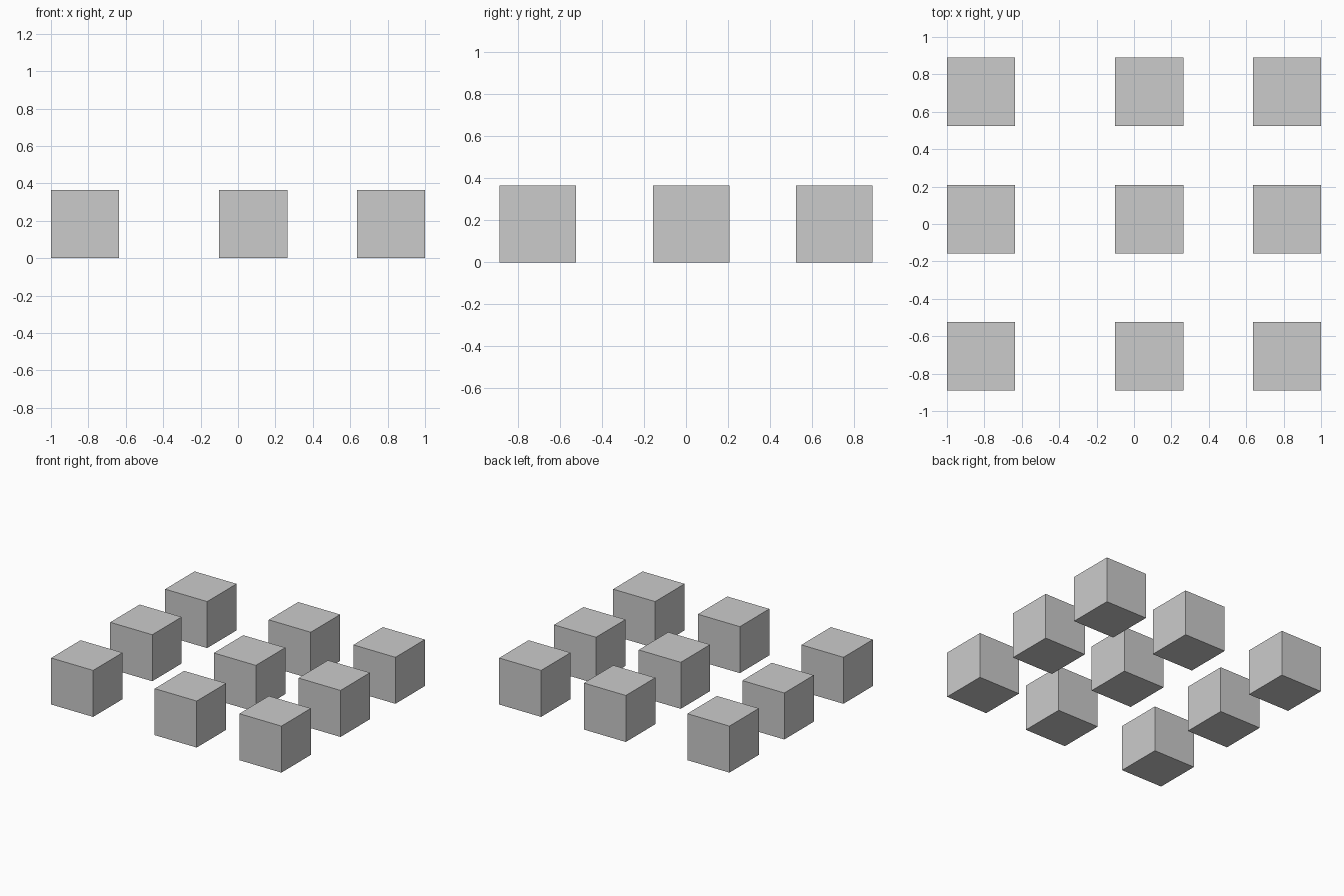
import bpy

default = bpy.data.objects.get("Cube")
if default:
    bpy.data.objects.remove(default, do_unlink=True)

# Plain grey shared by every block
grey = bpy.data.materials.new("plain grey")
grey.use_nodes = True
colour = (0.6, 0.6, 0.6, 1)
grey.diffuse_color = colour
grey.node_tree.nodes["Principled BSDF"].inputs["Base Color"].default_value = colour

SIDE = 0.365
columns = {"right": -0.8175, "middle": 0.082, "left": 0.8175}
rows = {"front": -0.707, "centre": 0.026, "back": 0.707}

# Grid of separate cubes resting on the ground
for row, y in rows.items():
    for column, x in columns.items():
        bpy.ops.mesh.primitive_cube_add(size=SIDE, location=(x, y, SIDE / 2))
        block = bpy.context.object
        block.name = f"{row}_{column}_block"
        block.data.materials.append(grey)
